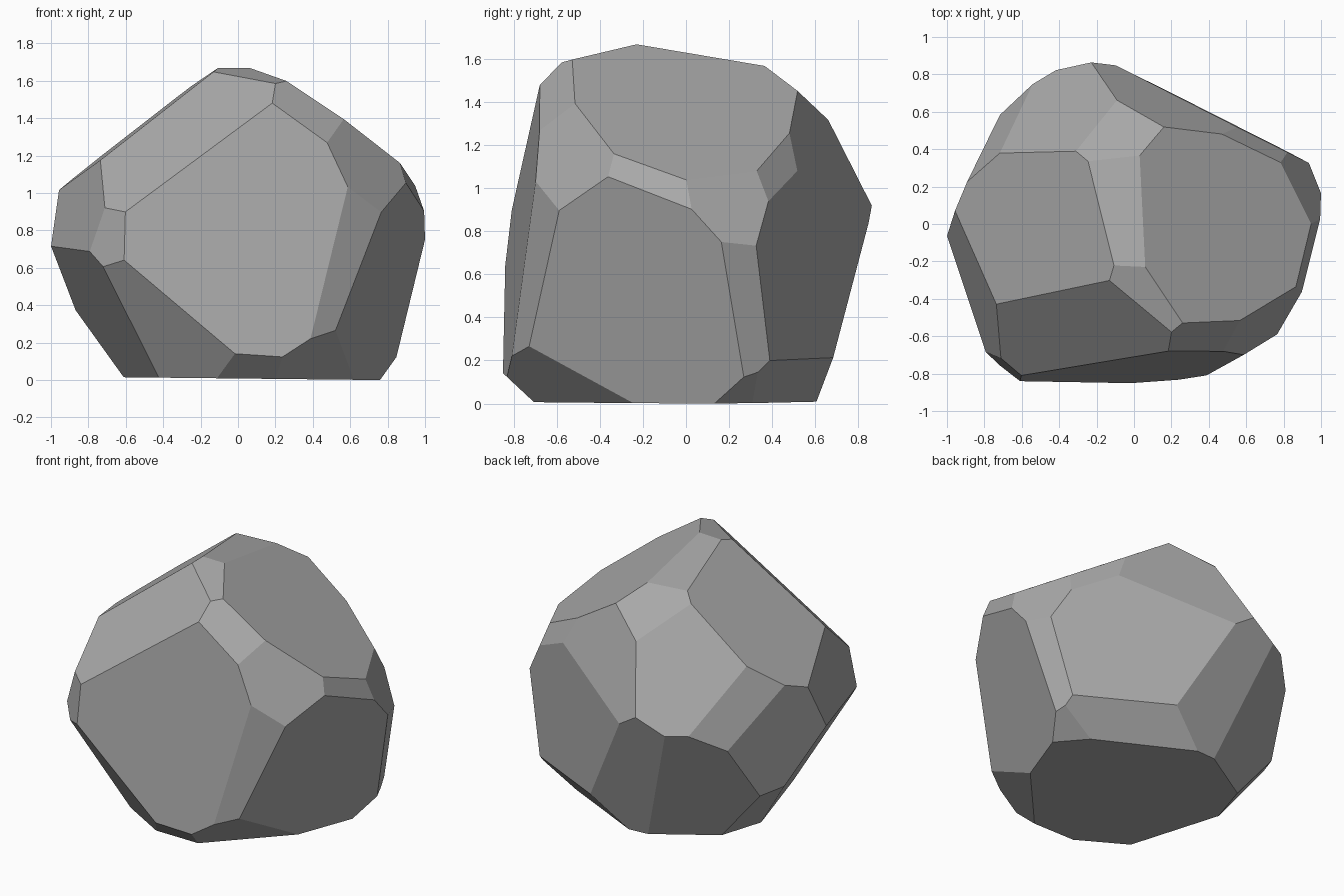
import bpy
import bmesh
from mathutils import Vector

default_cube = bpy.data.objects.get("Cube")
if default_cube:
    bpy.data.objects.remove(default_cube, do_unlink=True)

# Chisel cuts: outward direction (x, y, z), then the limit along that direction
front_cuts = [
    (.08, -1, .116, .866),       # broad front face
    (-.63, -1, 1.075, 2.156),    # sloping brow
    (.623, -1, .87, 2.082),
    (1.046, -1, .568, 1.9),
    (.605, -1, -.013, 1.041),
    (-.817, -1, .139, 1.427),
]
top_cuts = [
    (0, .169, 1, 1.631),         # crown ridge
    (-.02, -.25, 1, 1.726),
    (-.776, -.024, 1, 1.757),    # long slopes on both sides
    (.658, .202, 1, 1.663),
    (-.072, .82, 1, 1.867),
]
side_cuts = [
    (1, -.37, -.305, .71),       # broad face on the +x side
    (1, -.123, .33, 1.29),
    (1, .38, -.18, .927),
    (1, .445, .433, 1.398),
    (-1, .437, -.054, .933),     # faces on the -x side
    (-1, -.347, .298, 1.235),
    (-1, -.306, -.615, .579),
]
back_cuts = [
    (.506, 1, .005, .803),       # broad rear faces
    (.364, 1, .382, 1.132),
    (-.573, 1, .706, 1.644),
    (.82, 1, .6, 1.62),
    (-1.208, 1, .412, 1.744),
    (-.07, 1, -.3, .604),
    (-.62, 1, -.49, .677),
]
base_cuts = [
    (-.011, 0, -1, -.0085),      # resting face
    (-.57, -1, -.654, .768),     # undercut bevels around it
    (0, -1, -1.07, .7),
    (1.08, -1, -1.43, .912),
    (1, .9, -1.71, .878),
    (.484, 1, -.927, .599),
    (-1, .317, -.825, .622),
]


def chisel(bm, cut):
    """Slice away everything beyond one plane and cap the opening."""
    direction = Vector(cut[:3])
    point = direction * (cut[3] / direction.length_squared)
    result = bmesh.ops.bisect_plane(
        bm,
        geom=bm.verts[:] + bm.edges[:] + bm.faces[:],
        dist=1e-5,
        plane_co=point,
        plane_no=direction.normalized(),
        clear_outer=True,
    )
    rim = [item for item in result["geom_cut"]
           if isinstance(item, bmesh.types.BMEdge) and item.is_boundary]
    if rim:
        bmesh.ops.edgeloop_fill(bm, edges=rim)


def make_material(name, colour):
    material = bpy.data.materials.new(name)
    material.use_nodes = True
    material.diffuse_color = colour
    shader = next(node for node in material.node_tree.nodes
                  if node.type == "BSDF_PRINCIPLED")
    shader.inputs["Base Color"].default_value = colour
    return material


# Boulder carved from a rough block
bm = bmesh.new()
bmesh.ops.create_cube(bm, size=6)
for cut in front_cuts + top_cuts + side_cuts + back_cuts + base_cuts:
    chisel(bm, cut)
bmesh.ops.remove_doubles(bm, verts=bm.verts[:], dist=.004)
bmesh.ops.recalc_face_normals(bm, faces=bm.faces[:])

mesh = bpy.data.meshes.new("boulder")
bm.to_mesh(mesh)
bm.free()
mesh.materials.append(make_material("stone grey", (.4, .4, .4, 1)))
mesh.shade_flat()

boulder = bpy.data.objects.new("boulder", mesh)
bpy.context.collection.objects.link(boulder)
